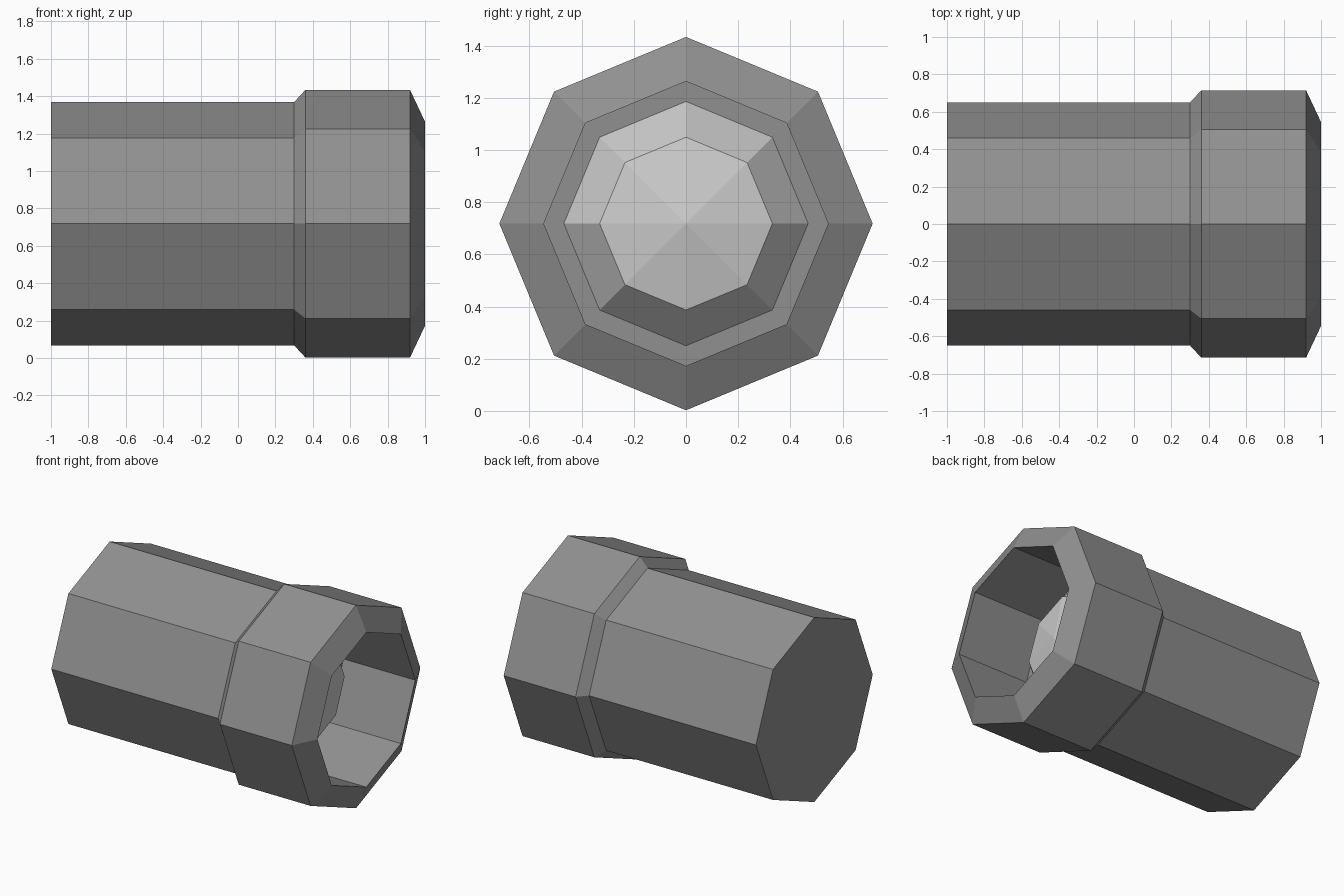
import bpy, bmesh, math

if "Cube" in bpy.data.objects:
    bpy.data.objects.remove(bpy.data.objects["Cube"])

SIDES = 8
AXIS_Z = 0.718


def material(name, value):
    m = bpy.data.materials.new(name)
    m.diffuse_color = (value, value, value, 1)
    m.use_nodes = True
    m.node_tree.nodes["Principled BSDF"].inputs["Base Color"].default_value = m.diffuse_color
    return m


def lathe_x(name, profile, mat, cap_end=True, cap_start=True):
    """Loft octagonal rings (x, radius) along the x axis; radius 0 makes a tip."""
    bm = bmesh.new()
    rings = []
    for x, r in profile:
        if r == 0:
            rings.append([bm.verts.new((x, 0, AXIS_Z))] * SIDES)
            continue
        angles = [2 * math.pi * i / SIDES for i in range(SIDES)]
        rings.append([bm.verts.new((x, r * math.cos(a), AXIS_Z + r * math.sin(a)))
                      for a in angles])
    for a, b in zip(rings, rings[1:]):
        for i in range(SIDES):
            j = (i + 1) % SIDES
            quad = list(dict.fromkeys((a[i], a[j], b[j], b[i])))
            bm.faces.new(quad)
    if cap_start:
        bm.faces.new(rings[0])
    if cap_end:
        bm.faces.new(rings[-1])
    bmesh.ops.recalc_face_normals(bm, faces=bm.faces)
    mesh = bpy.data.meshes.new(name)
    bm.to_mesh(mesh)
    bm.free()
    mesh.materials.append(mat)
    obj = bpy.data.objects.new(name, mesh)
    bpy.context.collection.objects.link(obj)
    return obj


dark = material("dark_grey", 0.28)
light = material("light_grey", 0.8)

# Housing: barrel, stepped collar, bevelled rim, then the recess and its floor
lathe_x("housing", [(-1.0, 0.65), (0.30, 0.65), (0.36, 0.715), (0.92, 0.715),
                    (1.0, 0.545), (0.44, 0.545)], dark)

# Lens: shallow faceted dome sitting on the recess floor
R, H, FLOOR = 0.468, 0.225, 0.44
c = math.cos(math.pi / 4)
lathe_x("lens", [(FLOOR, R), (FLOOR + H * c, R * c), (FLOOR + H, 0)],
        light, cap_end=False, cap_start=False)

# The open dome has no enclosed volume, so face it toward the rim
lens = bpy.data.objects["lens"].data
if lens.polygons[0].normal.x < 0:
    lens.flip_normals()
